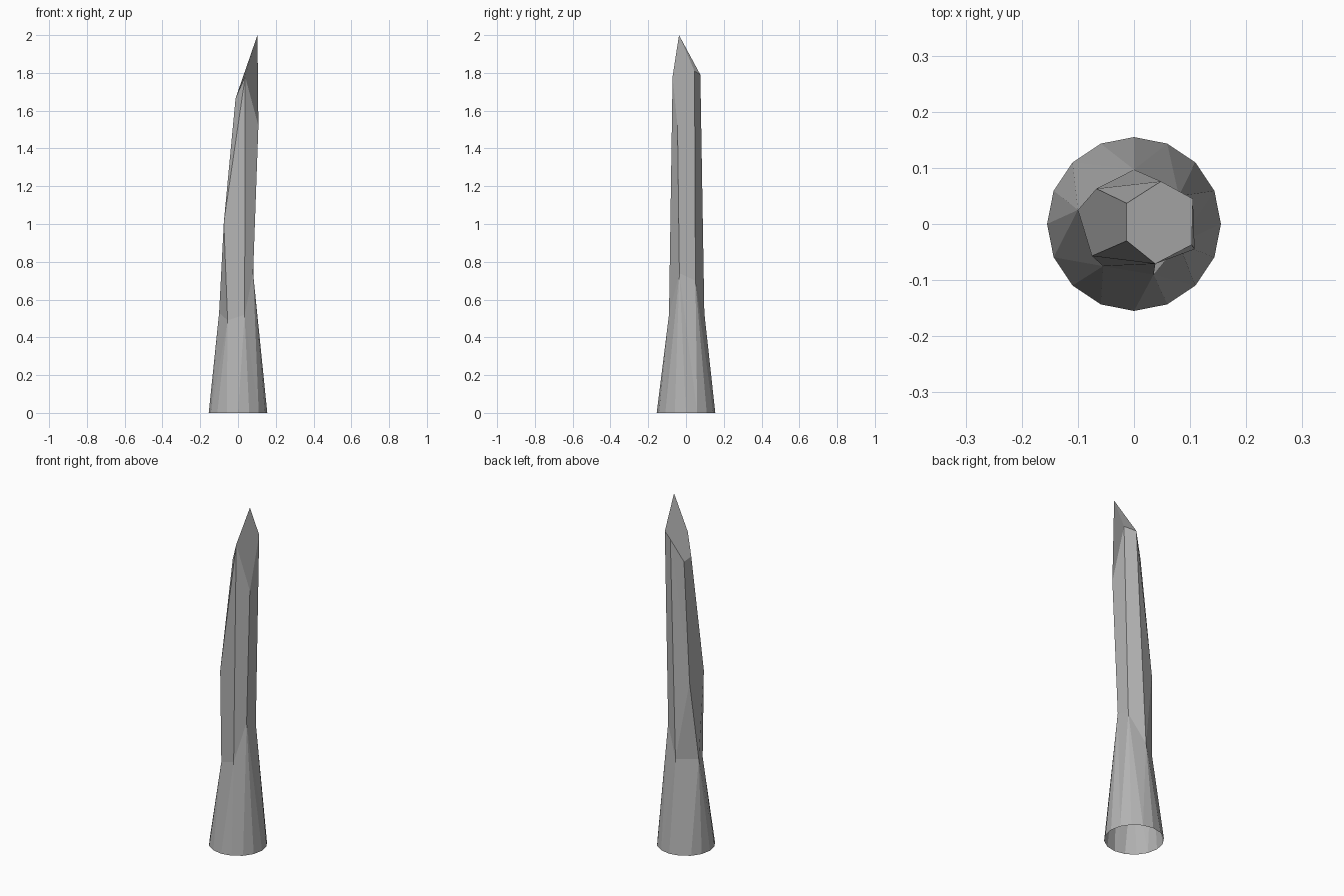
import bpy, bmesh, math

if "Cube" in bpy.data.objects:
    bpy.data.objects.remove(bpy.data.objects["Cube"])

SIDES, RADIUS = 16, 0.155

# Key corners of the carved shaft: waist ring, left-side bend, slanted tip
corners = {
    "w0": (0.08, 0.05, 0.70), "w1": (0.0, 0.097, 0.53), "w2": (-0.10, 0.025, 0.53),
    "w3": (-0.055, -0.075, 0.49), "w4": (0.035, -0.09, 0.52), "w5": (0.08, -0.035, 0.74),
    "bend_back": (-0.067, 0.063, 0.98), "bend_front": (-0.075, -0.057, 1.01),
    "a": (-0.013, 0.037, 1.66), "b": (0.048, 0.076, 1.79), "c": (0.105, 0.045, 1.81),
    "tip": (0.103, -0.037, 2.0), "e": (0.038, -0.071, 1.78), "f": (-0.013, -0.03, 1.665),
    "notch": (0.108, -0.045, 1.52),
}
facets = [
    "a f e tip c b", "tip e notch c", "c notch w5 w0", "b c w0 w1",
    "bend_back b w1", "a b bend_back", "a bend_back bend_front f",
    "f bend_front e", "e bend_front w3 w4", "e w4 w5 notch",
    "bend_back w1 w2", "bend_back w2 bend_front", "bend_front w2 w3",
]

bm = bmesh.new()
v = {name: bm.verts.new(co) for name, co in corners.items()}
for f in facets:
    bm.faces.new([v[n] for n in f.split()])

# Flared round foot, open underneath, fanned up to the six-sided waist
angles = [2 * math.pi * i / SIDES for i in range(SIDES)]
base = [bm.verts.new((RADIUS * math.cos(a), RADIUS * math.sin(a), 0)) for a in angles]
waist = [v[f"w{i}"] for i in range(6)]


def nearest(angle):
    return max(waist, key=lambda p: math.cos(math.atan2(p.co.y, p.co.x) - angle))


for i in range(SIDES):
    j = (i + 1) % SIDES
    p, q = nearest(angles[i]), nearest(angles[j])
    bm.faces.new((base[i], base[j], p))
    if p != q:
        bm.faces.new((base[j], q, p))

bmesh.ops.recalc_face_normals(bm, faces=bm.faces)
mesh = bpy.data.meshes.new("sharpened_spike")
bm.to_mesh(mesh)
bm.free()

# Dark grey stone
stone = bpy.data.materials.new("dark_grey")
stone.diffuse_color = (0.45, 0.45, 0.45, 1)
stone.use_nodes = True
stone.node_tree.nodes["Principled BSDF"].inputs["Base Color"].default_value = stone.diffuse_color
mesh.materials.append(stone)
bpy.context.collection.objects.link(bpy.data.objects.new("sharpened_spike", mesh))
